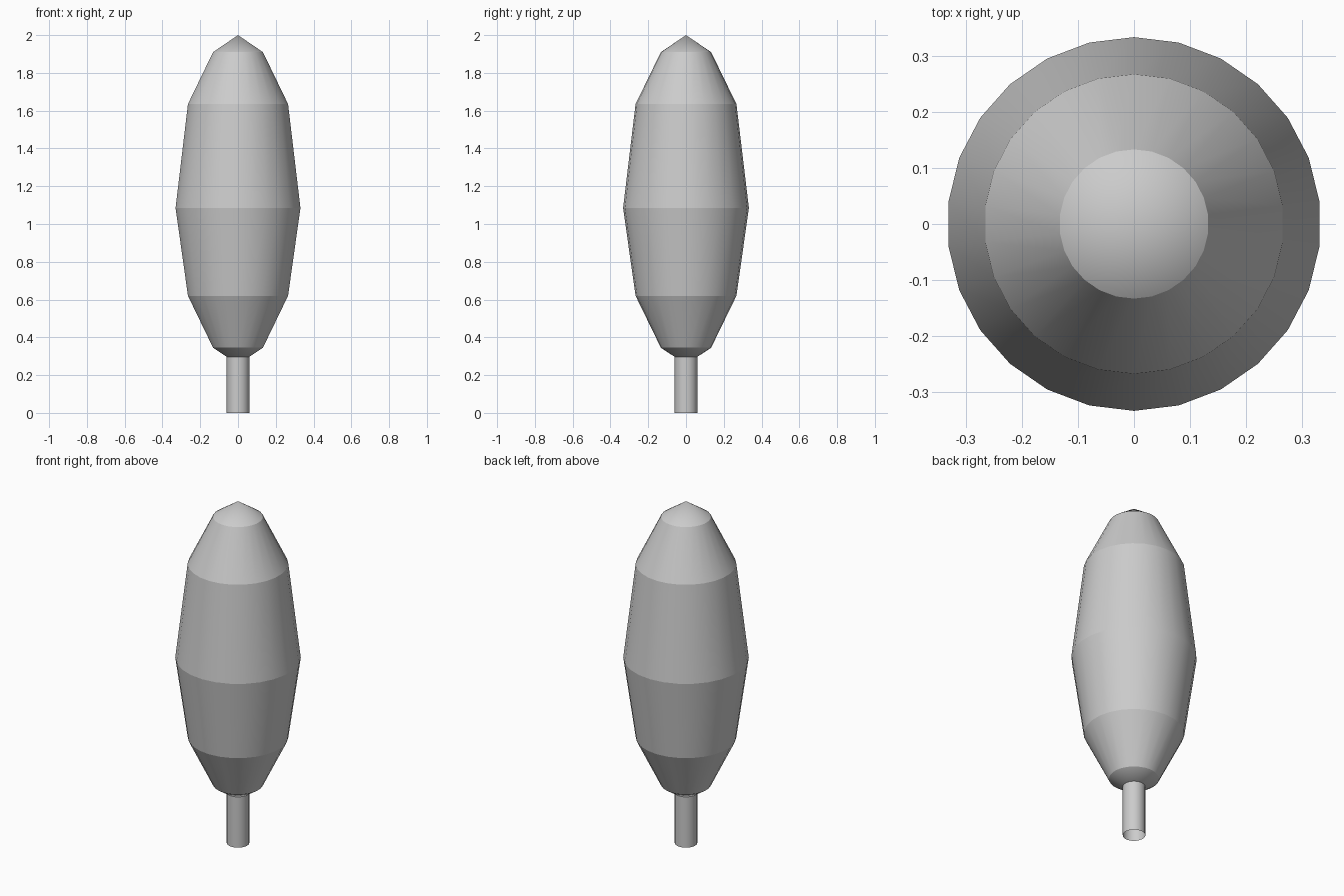
import bpy, bmesh
from math import sin, cos, pi

cube = bpy.data.objects.get("Cube")
if cube:
    bpy.data.objects.remove(cube, do_unlink=True)

grey = bpy.data.materials.new("plain grey")
grey.use_nodes = True
colour = (0.6, 0.6, 0.6, 1)
grey.diffuse_color = colour
grey.node_tree.nodes["Principled BSDF"].inputs["Base Color"].default_value = colour


def lathe(name, profile, sides):
    """Turn a (radius, height) profile about z; round bands smooth, rims sharp."""
    bm = bmesh.new()
    rings = []
    for r, z in profile:
        if r == 0:
            rings.append([bm.verts.new((0, 0, z))] * sides)
        else:
            angles = [pi / 2 + 2 * pi * i / sides for i in range(sides)]
            rings.append([bm.verts.new((r * cos(a), r * sin(a), z)) for a in angles])
    for low, high in zip(rings, rings[1:]):
        for i in range(sides):
            j = (i + 1) % sides
            corners = dict.fromkeys([low[i], low[j], high[j], high[i]])
            bm.faces.new(list(corners)).smooth = True
    for e in bm.edges:
        e.smooth = abs(e.verts[0].co.z - e.verts[1].co.z) > 0.001
    mesh = bpy.data.meshes.new(name)
    bm.to_mesh(mesh)
    bm.free()
    mesh.materials.append(grey)
    obj = bpy.data.objects.new(name, mesh)
    bpy.context.collection.objects.link(obj)
    return obj


# Tapered crown, pointed at both ends
lathe("crown", [(0, 0.257), (0.133, 0.345), (0.267, 0.62), (0.333, 1.085),
                (0.267, 1.635), (0.133, 1.91), (0, 2)], 26)

# Open tube trunk, reaching up into the crown
lathe("trunk", [(0.06, 0), (0.06, 0.34)], 26)
